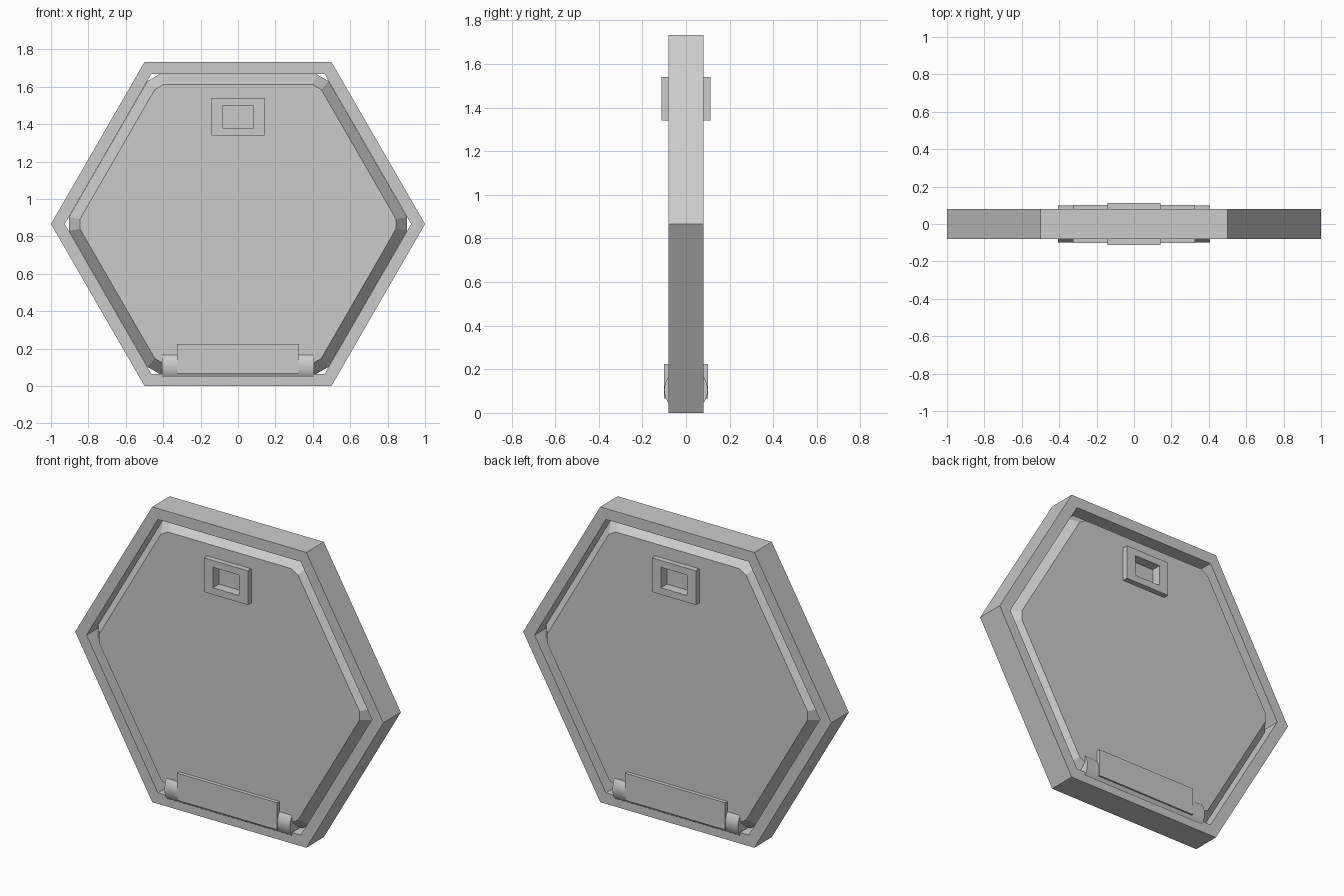
import bpy, bmesh
from math import pi, cos, sin, sqrt
from mathutils import Vector

default = bpy.data.objects.get("Cube")
if default:
    bpy.data.objects.remove(default, do_unlink=True)

MID_Z = sqrt(3) / 2

grey = bpy.data.materials.new("plain grey")
grey.use_nodes = True
colour = (0.6, 0.6, 0.6, 1)
grey.diffuse_color = colour
grey.node_tree.nodes["Principled BSDF"].inputs["Base Color"].default_value = colour


def hexagon(radius, y, chamfer=0):
    """Upright hexagon loop at depth y, with optionally cut corners."""
    corners = [Vector((radius * cos(i * pi / 3), y, MID_Z + radius * sin(i * pi / 3)))
               for i in range(6)]
    if not chamfer:
        return corners
    loop = []
    for i, c in enumerate(corners):
        for other in (corners[i - 1], corners[(i + 1) % 6]):
            loop.append(c + (other - c).normalized() * chamfer)
    return loop


def loft(name, loops, closed=False):
    """Skin successive loops; cap the ends, or join last loop to first."""
    bm = bmesh.new()
    rings = [[bm.verts.new(p) for p in loop] for loop in loops]
    pairs = list(zip(rings, rings[1:]))
    if closed:
        pairs.append((rings[-1], rings[0]))
    else:
        bm.faces.new(rings[0])
        bm.faces.new(rings[-1])
    for a, b in pairs:
        for i in range(len(a)):
            j = (i + 1) % len(a)
            bm.faces.new((a[i], a[j], b[j], b[i]))
    return finish(name, bm)


def finish(name, bm):
    bmesh.ops.recalc_face_normals(bm, faces=bm.faces)
    mesh = bpy.data.meshes.new(name)
    bm.to_mesh(mesh)
    bm.free()
    mesh.materials.append(grey)
    obj = bpy.data.objects.new(name, mesh)
    bpy.context.collection.objects.link(obj)
    return obj


def box(name, size, centre):
    bm = bmesh.new()
    bmesh.ops.create_cube(bm, size=1)
    for v in bm.verts:
        v.co = Vector(a * s + c for a, s, c in zip(v.co, size, centre))
    return finish(name, bm)


def cut(target, cutter):
    mod = target.modifiers.new("recess", 'BOOLEAN')
    mod.operation = 'DIFFERENCE'
    mod.solver = 'EXACT'
    mod.object = cutter
    cutter.hide_render = True
    cutter.hide_set(True)


# Hexagonal frame with an open centre
HALF = 0.081
loft("frame", [hexagon(1, -HALF), hexagon(1, HALF),
               hexagon(0.926, HALF), hexagon(0.926, -HALF)], closed=True)

# Hatch panel, bevelled toward a thin rim on both sides
FACE = 0.08
panel = loft("hatch_panel", [hexagon(0.86, -FACE, 0.03), hexagon(0.925, -0.005, 0.043),
                             hexagon(0.925, 0.005, 0.043), hexagon(0.86, FACE, 0.03)])

# Recessed handle on each face
HANDLE_Z = 1.44
for side, label in ((-1, "front"), (1, "back")):
    plate = box(label + "_handle", (0.285, 0.04, 0.2), (0, side * 0.092, HANDLE_Z))
    cutter = box(label + "_handle_cutter", (0.168, 0.08, 0.12), (0, side * 0.095, HANDLE_Z))
    cut(plate, cutter)
    cut(panel, cutter)

# Hinge barrel along the bottom edge
HINGE_Z, RADIUS, SIDES = 0.105, 0.1, 32
ends = [[Vector((x, RADIUS * cos(i * 2 * pi / SIDES), HINGE_Z + RADIUS * sin(i * 2 * pi / SIDES)))
         for i in range(SIDES)] for x in (-0.407, 0.407)]
barrel = loft("hinge_barrel", ends)
bpy.ops.object.select_all(action='DESELECT')
barrel.select_set(True)
bpy.context.view_layer.objects.active = barrel
bpy.ops.object.shade_smooth_by_angle(angle=pi / 6)

# Hinge leaf wrapping both faces of the hatch
box("hinge_leaf", (0.65, 0.204, 0.159), (0, 0, 0.1455))
